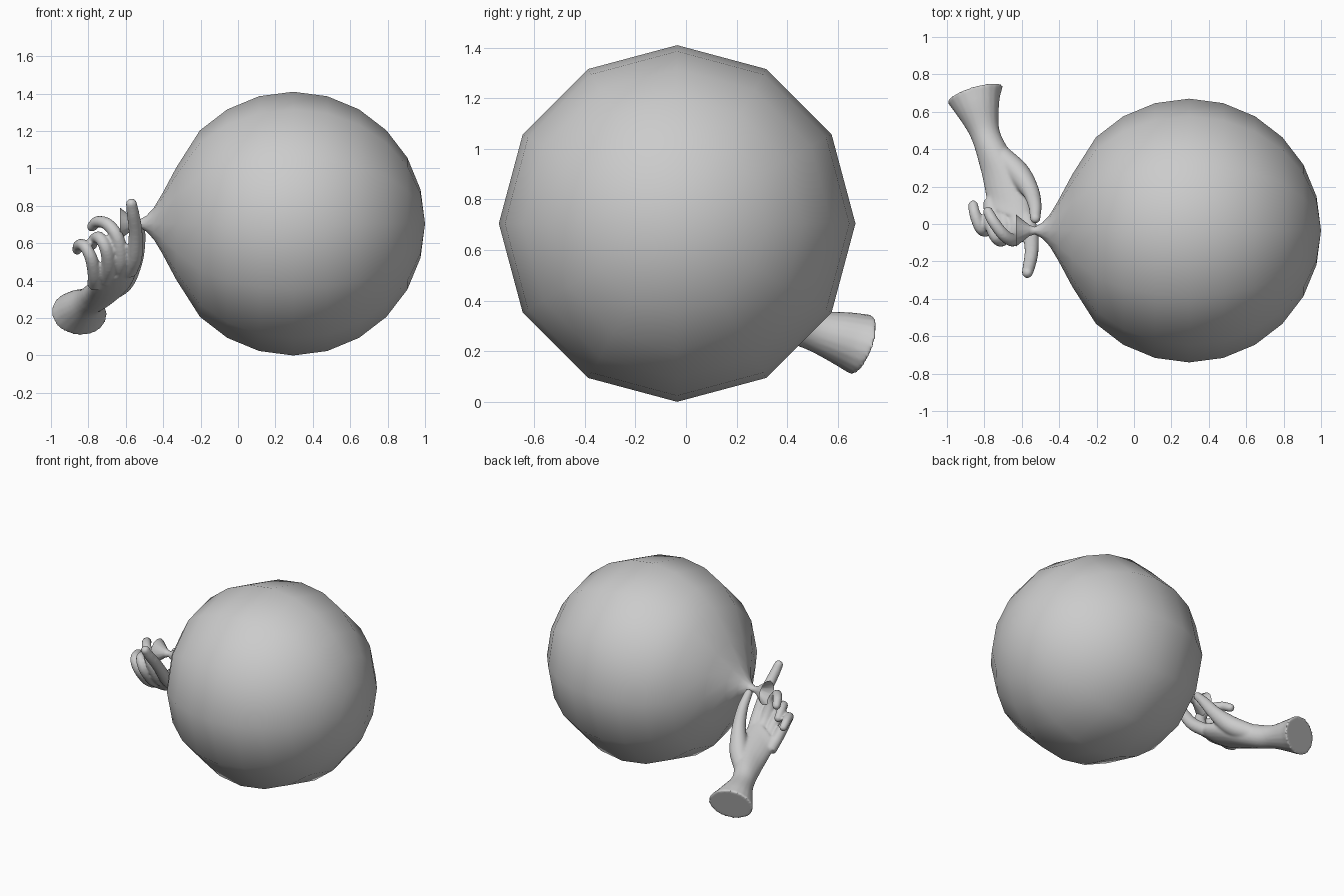
import bpy, bmesh, math
from mathutils import Vector

if "Cube" in bpy.data.objects:
    bpy.data.objects.remove(bpy.data.objects["Cube"])

grey = bpy.data.materials.new("plain_grey")
grey.diffuse_color = (0.6, 0.6, 0.6, 1)
grey.use_nodes = True
grey.node_tree.nodes["Principled BSDF"].inputs["Base Color"].default_value = grey.diffuse_color


def finish(bm, name):
    mesh = bpy.data.meshes.new(name)
    bm.normal_update()
    bm.to_mesh(mesh)
    bm.free()
    mesh.materials.append(grey)
    for p in mesh.polygons:
        p.use_smooth = True
    ob = bpy.data.objects.new(name, mesh)
    bpy.context.collection.objects.link(ob)
    return ob


def bridge(bm, a, b):
    n = len(a)
    for i in range(n):
        bm.faces.new((a[i], a[(i + 1) % n], b[(i + 1) % n], b[i]))


def ring(bm, c, u, v, n):
    return [bm.verts.new(c + u * math.cos(2 * math.pi * i / n)
                         + v * math.sin(2 * math.pi * i / n)) for i in range(n)]


# Balloon: twelve-sided lathe along x, round body drawn into a neck and knot flare
R, CX, CY, CZ = 0.705, 0.295, -0.035, 0.705
profile = [(CX + R * math.cos(math.radians(a)), R * math.sin(math.radians(a)))
           for a in range(15, 136, 15)]
profile += [(-0.33, 0.30), (-0.405, 0.16), (-0.45, 0.085), (-0.49, 0.042),
            (-0.53, 0.02), (-0.56, 0.03), (-0.63, 0.085)]
bm = bmesh.new()
rings = [ring(bm, Vector((x, CY, CZ)), Vector((0, r, 0)), Vector((0, 0, r)), 12)
         for x, r in profile]
for a, b in zip(rings, rings[1:]):
    bridge(bm, a, b)
pole = bm.verts.new((CX + R, CY, CZ))
for i in range(12):
    bm.faces.new((pole, rings[0][(i + 1) % 12], rings[0][i]))
bmesh.ops.recalc_face_normals(bm, faces=bm.faces)
finish(bm, "balloon")


# Hand helpers
def spline(pts, steps=5):
    """Smooth path through points of any dimension."""
    pts = [Vector(p) for p in pts]
    ext = [2 * pts[0] - pts[1]] + pts + [2 * pts[-1] - pts[-2]]
    out = []
    for i in range(1, len(ext) - 2):
        p0, p1, p2, p3 = ext[i - 1:i + 3]
        for k in range(steps):
            t = k / steps
            out.append(0.5 * (2 * p1 + (p2 - p0) * t + (2 * p0 - 5 * p1 + 4 * p2 - p3) * t * t
                              + (3 * p1 - p0 - 3 * p2 + p3) * t ** 3))
    return out + [pts[-1]]


def loft(bm, centres, widths, thick):
    """Closed elliptical loft; widths are half-width vectors."""
    rs = []
    for i, c in enumerate(centres):
        t = centres[min(i + 1, len(centres) - 1)] - centres[max(i - 1, 0)]
        rs.append(ring(bm, c, widths[i], t.cross(widths[i]).normalized() * thick[i], 20))
    for a, b in zip(rs, rs[1:]):
        bridge(bm, a, b)
    bm.faces.new(rs[0])
    bm.faces.new(rs[-1])


def finger(bm, pts):
    """Round tube through (x, y, z, radius) points with a rounded tip."""
    path = spline(pts)
    c = [p.to_3d() for p in path]
    w = []
    for i in range(len(c)):
        t = c[min(i + 1, len(c) - 1)] - c[max(i - 1, 0)]
        w.append(t.cross(Vector((0.3, 0.8, -0.5))).normalized() * path[i][3])
    # keep neighbouring rings from flipping
    for i in range(1, len(w)):
        t = (c[min(i + 1, len(c) - 1)] - c[i - 1]).normalized()
        w[i] = (w[i - 1] - t * w[i - 1].dot(t)).normalized() * path[i][3]
    loft(bm, c, w, [p[3] for p in path])
    tip = bmesh.ops.create_icosphere(bm, subdivisions=3, radius=path[-1][3])
    bmesh.ops.translate(bm, verts=tip["verts"], vec=c[-1])


bm = bmesh.new()

# Forearm, wrist and palm: centre, half width, half thickness
sections = [((-0.85, 0.697, 0.225), 0.156, 0.125), ((-0.835, 0.62, 0.25), 0.12, 0.108),
            ((-0.80, 0.49, 0.285), 0.082, 0.078), ((-0.75, 0.38, 0.32), 0.10, 0.078),
            ((-0.695, 0.25, 0.365), 0.14, 0.072), ((-0.67, 0.12, 0.41), 0.145, 0.062),
            ((-0.665, 0.03, 0.455), 0.135, 0.045)]
turn = [0, 0, 0.25, 0.6, 0.9, 1, 1]
arm_dir, palm_dir = Vector((0.957, 0.287, 0)), Vector((0.86, -0.36, 0.36))
centres = spline([s[0] for s in sections])
sizes = spline([(s[1], s[2], k) for s, k in zip(sections, turn)])
loft(bm, centres,
     [arm_dir.lerp(palm_dir, s[2]).normalized() * s[0] for s in sizes],
     [s[1] for s in sizes])

# Thumb pressing the knot, straight index finger, three curled fingers
finger(bm, [(-0.71, 0.36, 0.34, 0.06), (-0.62, 0.27, 0.40, 0.065), (-0.555, 0.18, 0.51, 0.047),
            (-0.53, 0.10, 0.62, 0.036), (-0.528, 0.03, 0.70, 0.028)])
finger(bm, [(-0.585, 0.05, 0.45, 0.045), (-0.553, -0.05, 0.53, 0.042),
            (-0.548, -0.15, 0.66, 0.037), (-0.56, -0.22, 0.75, 0.034),
            (-0.57, -0.26, 0.81, 0.03)])
finger(bm, [(-0.64, 0.07, 0.43, 0.045), (-0.625, -0.03, 0.51, 0.041),
            (-0.645, -0.085, 0.63, 0.036), (-0.695, -0.06, 0.70, 0.033),
            (-0.75, 0.01, 0.715, 0.031), (-0.78, 0.065, 0.69, 0.028)])
finger(bm, [(-0.71, 0.08, 0.41, 0.043), (-0.69, -0.02, 0.48, 0.04),
            (-0.705, -0.085, 0.57, 0.035), (-0.74, -0.07, 0.63, 0.032),
            (-0.77, 0.0, 0.62, 0.03), (-0.78, 0.045, 0.59, 0.027)])
finger(bm, [(-0.765, 0.12, 0.38, 0.042), (-0.765, 0.04, 0.43, 0.039),
            (-0.785, -0.03, 0.52, 0.034), (-0.82, -0.025, 0.585, 0.031),
            (-0.85, 0.05, 0.59, 0.03), (-0.86, 0.10, 0.565, 0.027)])
bmesh.ops.recalc_face_normals(bm, faces=bm.faces)
hand = finish(bm, "hand")

# Merge palm and fingers into one soft skin
rm = hand.modifiers.new("merge", 'REMESH')
rm.mode = 'VOXEL'
rm.voxel_size = 0.009
rm.use_smooth_shade = True
sm = hand.modifiers.new("soften", 'SMOOTH')
sm.factor = 0.5
sm.iterations = 4
